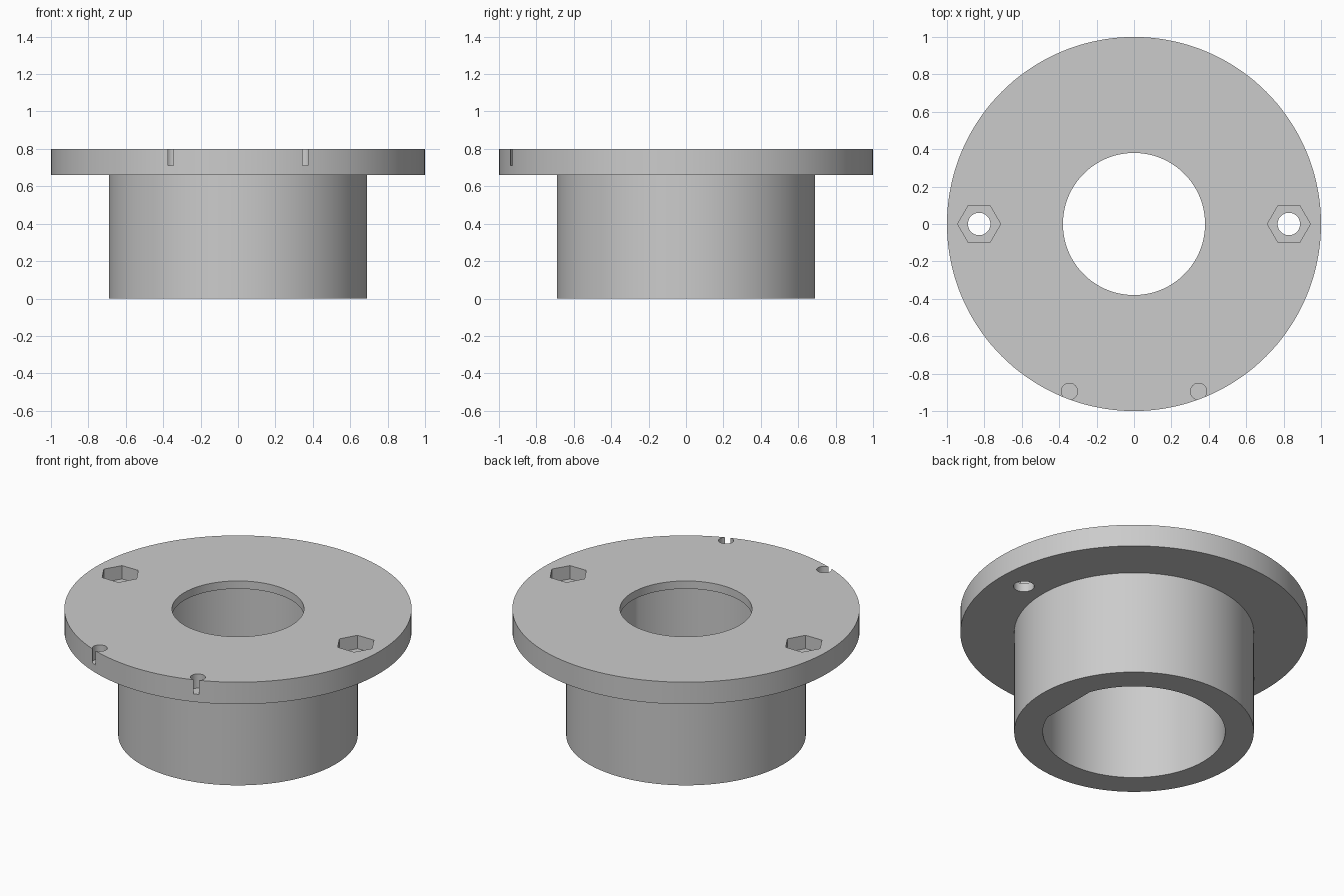
import bpy, bmesh, math

if "Cube" in bpy.data.objects:
    bpy.data.objects.remove(bpy.data.objects["Cube"])

SEG = 144
grey = bpy.data.materials.new("plain grey")
grey.diffuse_color = (0.6, 0.6, 0.6, 1)
grey.use_nodes = True
grey.node_tree.nodes["Principled BSDF"].inputs["Base Color"].default_value = grey.diffuse_color


def stack(name, rings):
    """Closed solid from a list of (outline points, z) rings, capped at both ends."""
    bm = bmesh.new()
    loops = [[bm.verts.new((x, y, z)) for x, y in pts] for pts, z in rings]
    n = len(loops[0])
    for a, b in zip(loops, loops[1:]):
        for i in range(n):
            j = (i + 1) % n
            bm.faces.new((a[i], a[j], b[j], b[i]))
    bm.faces.new(loops[0][::-1])
    bm.faces.new(loops[-1])
    bmesh.ops.recalc_face_normals(bm, faces=bm.faces)
    me = bpy.data.meshes.new(name)
    bm.to_mesh(me)
    bm.free()
    me.materials.append(grey)
    ob = bpy.data.objects.new(name, me)
    bpy.context.collection.objects.link(ob)
    return ob


def circle(r, n=SEG, cx=0, cy=0):
    return [(cx + r * math.cos(2 * math.pi * i / n),
             cy + r * math.sin(2 * math.pi * i / n)) for i in range(n)]


def cut(body, name, pts, z0, z1):
    cutter = stack(name, [(pts, z0), (pts, z1)])
    mod = body.modifiers.new(name, 'BOOLEAN')
    mod.operation = 'DIFFERENCE'
    mod.solver = 'EXACT'
    mod.object = cutter
    bpy.context.view_layer.objects.active = body
    bpy.ops.object.modifier_apply(modifier=name)
    bpy.data.objects.remove(cutter)


# Hub and flange as one turned solid
body = stack("flanged_hub", [(circle(0.69), 0), (circle(0.69), 0.66),
                             (circle(1.0), 0.66), (circle(1.0), 0.80)])

# Wide D-shaped bore from below, with its flat on the +x side
R, FLAT = 0.525, 0.49
a0 = math.acos(FLAT / R)
d_shape = [(R * math.cos(a), R * math.sin(a))
           for a in (a0 + (2 * math.pi - 2 * a0) * i / 120 for i in range(121))]
cut(body, "bore", d_shape, -0.1, 0.75)

# Narrower opening through the top lip
cut(body, "top_opening", circle(0.38), 0.70, 0.9)

for s in (-1, 1):
    # Bolt hole with hexagonal nut pocket
    cut(body, "nut_pocket", circle(0.115, 6, s * 0.828), 0.715, 0.9)
    cut(body, "bolt_hole", circle(0.06, 48, s * 0.828), 0.6, 0.78)
    # Blind pin hole that breaks through the rim as a thin slot
    cut(body, "pin_hole", circle(0.0434, 48, s * 0.345, -0.895), 0.71, 0.9)

# Smooth round walls, sharp edges
bpy.ops.object.select_all(action='DESELECT')
body.select_set(True)
bpy.context.view_layer.objects.active = body
bpy.ops.object.shade_smooth_by_angle(angle=math.radians(30))
